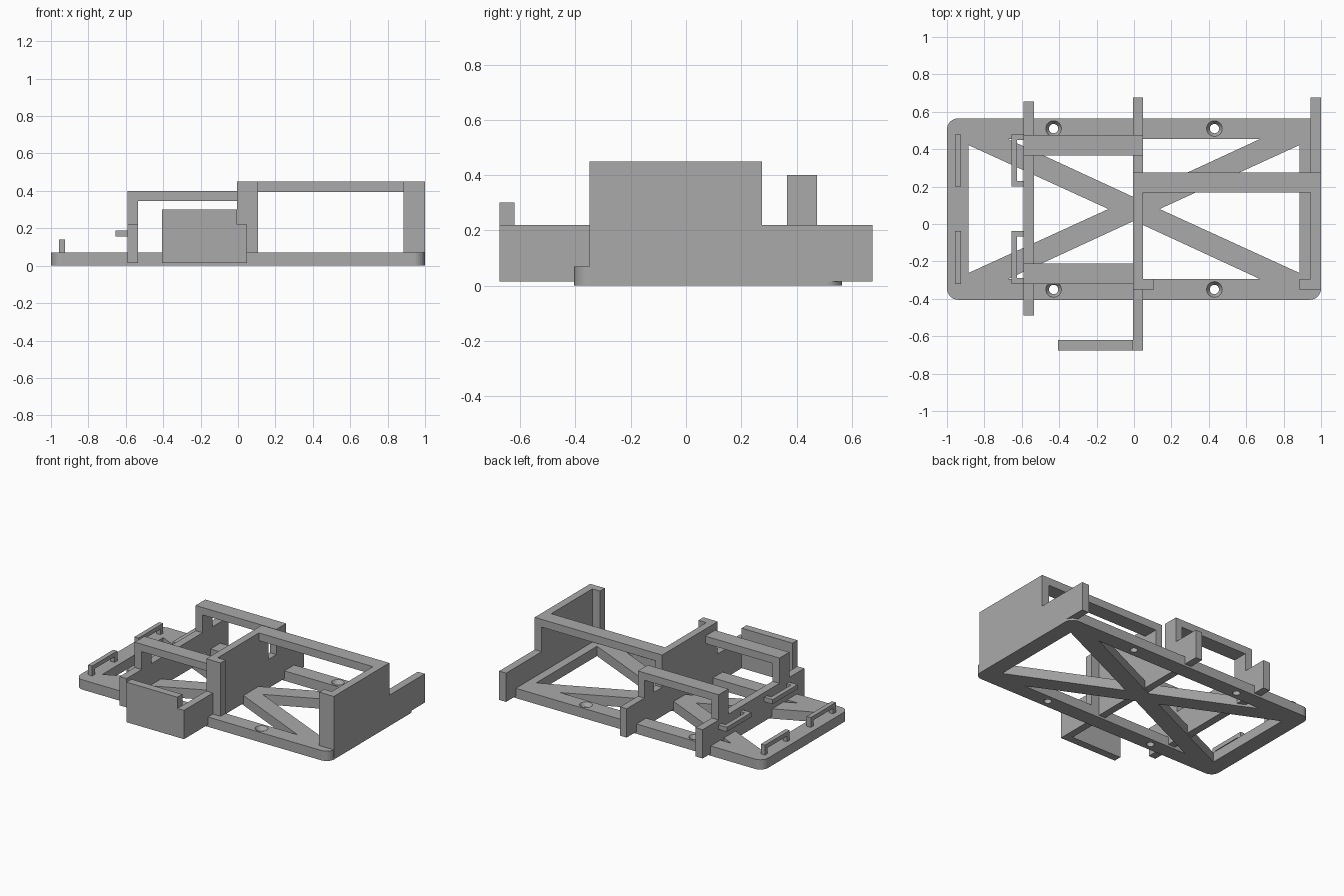
import bpy, bmesh, math

if "Cube" in bpy.data.objects:
    bpy.data.objects.remove(bpy.data.objects["Cube"], do_unlink=True)

grey = bpy.data.materials.new("matte grey")
grey.diffuse_color = (0.4, 0.4, 0.4, 1)
grey.use_nodes = True
grey.node_tree.nodes["Principled BSDF"].inputs["Base Color"].default_value = (0.4, 0.4, 0.4, 1)


def finish(name, bm):
    bmesh.ops.recalc_face_normals(bm, faces=bm.faces)
    mesh = bpy.data.meshes.new(name)
    bm.to_mesh(mesh)
    bm.free()
    mesh.materials.append(grey)
    ob = bpy.data.objects.new(name, mesh)
    bpy.context.collection.objects.link(ob)
    return ob


def extrude(bm, points, offset):
    """Fill a closed outline of 3D points and pull it along offset."""
    face = bm.faces.new([bm.verts.new(p) for p in points])
    res = bmesh.ops.extrude_face_region(bm, geom=[face], use_keep_orig=True)
    verts = [g for g in res["geom"] if isinstance(g, bmesh.types.BMVert)]
    bmesh.ops.translate(bm, verts=verts, vec=offset)


def slab(name, outline, z0, z1):
    bm = bmesh.new()
    extrude(bm, [(x, y, z0) for x, y in outline], (0, 0, z1 - z0))
    return finish(name, bm)


def wall(name, x0, x1, profile):
    """Upright wall from a (y, z) side profile."""
    bm = bmesh.new()
    extrude(bm, [(x0, y, z) for y, z in profile], (x1 - x0, 0, 0))
    return finish(name, bm)


def box(name, x0, x1, y0, y1, z0, z1):
    return slab(name, [(x0, y0), (x1, y0), (x1, y1), (x0, y1)], z0, z1)


# Base plate with rounded corners
BASE = 0.07
RAD = 0.06
outline = []
for cx, cy, start in ((1 - RAD, 0.565 - RAD, 0), (RAD - 1, 0.565 - RAD, 90),
                      (RAD - 1, RAD - 0.405, 180), (1 - RAD, RAD - 0.405, 270)):
    for i in range(9):
        a = math.radians(start + i * 90 / 8)
        outline.append((cx + RAD * math.cos(a), cy + RAD * math.sin(a)))
base = slab("base_plate", outline, 0, BASE)

# Cutters: four triangular windows leave the cross brace
bm = bmesh.new()
for tri in (((-0.675, 0.455), (0.675, 0.455), (0, 0.143)),
            ((-0.675, -0.295), (0.675, -0.295), (0, 0.017)),
            ((-0.885, 0.422), (-0.885, -0.262), (-0.137, 0.08)),
            ((0.885, 0.422), (0.885, -0.262), (0.137, 0.08))):
    extrude(bm, [(x, y, -0.1) for x, y in tri], (0, 0, 0.3))

# Cutters: countersunk screw holes, stacked rings of (radius, z)
N = 24
for hx in (-0.43, 0.43):
    for hy in (-0.35, 0.51):
        rings = []
        for r, z in ((0.025, -0.1), (0.025, 0.045), (0.042, BASE), (0.042, 0.2)):
            rings.append([bm.verts.new((hx + r * math.cos(2 * math.pi * i / N),
                                        hy + r * math.sin(2 * math.pi * i / N), z))
                          for i in range(N)])
        for a, b in zip(rings, rings[1:]):
            for i in range(N):
                j = (i + 1) % N
                bm.faces.new((a[i], a[j], b[j], b[i]))
        bm.faces.new(rings[0])
        bm.faces.new(rings[-1])
cutter = finish("base_cutter", bm)
cutter.hide_render = True
mod = base.modifiers.new("openings", "BOOLEAN")
mod.operation = "DIFFERENCE"
mod.solver = "EXACT"
mod.object = cutter
bpy.context.view_layer.objects.active = base
bpy.ops.object.modifier_apply(modifier=mod.name)
bpy.data.objects.remove(cutter, do_unlink=True)

# Three cross walls
LOW, MID, TOP, FLOOR = 0.22, 0.40, 0.45, 0.015
wall("outer_wall", 0.945, 1.0,
     [(-0.35, FLOOR), (0.675, FLOOR), (0.675, LOW), (0.275, LOW), (0.275, TOP), (-0.35, TOP)])
wall("middle_wall", -0.005, 0.047,
     [(-0.675, FLOOR), (0.675, FLOOR), (0.675, LOW), (0.475, LOW), (0.475, MID), (0.365, MID),
      (0.365, LOW), (0.275, LOW), (0.275, TOP), (-0.35, TOP), (-0.35, LOW), (-0.675, LOW)])
wall("inner_wall", -0.59, -0.535,
     [(-0.49, FLOOR), (0.655, FLOOR), (0.655, LOW), (0.475, LOW), (0.475, MID), (0.365, MID),
      (0.365, LOW), (-0.21, LOW), (-0.21, MID), (-0.32, MID), (-0.32, LOW), (-0.49, LOW)])

# Front lips of the tall bay
box("middle_lip", 0.047, 0.108, -0.35, -0.295, BASE, TOP)
box("outer_lip", 0.885, 0.945, -0.35, -0.295, BASE, TOP)

# Top bars joining the walls
box("tall_top_bar", 0.047, 0.945, 0.168, 0.275, 0.395, TOP)
box("back_top_bar", -0.535, -0.005, 0.365, 0.475, 0.347, MID)
box("front_top_bar", -0.535, -0.005, -0.32, -0.21, 0.347, MID)

# Front shield plate on the end of the middle wall
box("front_shield", -0.405, -0.005, -0.675, -0.62, FLOOR, 0.30)

# Cable loops: flat ones on the inner wall, upright ones on the base
for side, y0, y1 in (("back", 0.2, 0.478), ("front", -0.32, -0.038)):
    t = 0.03
    slab(side + "_wall_loop",
         [(-0.59, y0), (-0.59, y0 + t), (-0.625, y0 + t), (-0.625, y1 - t),
          (-0.59, y1 - t), (-0.59, y1), (-0.656, y1), (-0.656, y0)], 0.155, 0.187)
    wall(side + "_base_loop", -0.957, -0.925,
         [(y0, BASE), (y0 + t, BASE), (y0 + t, 0.11), (y1 - t, 0.11),
          (y1 - t, BASE), (y1, BASE), (y1, 0.14), (y0, 0.14)])
